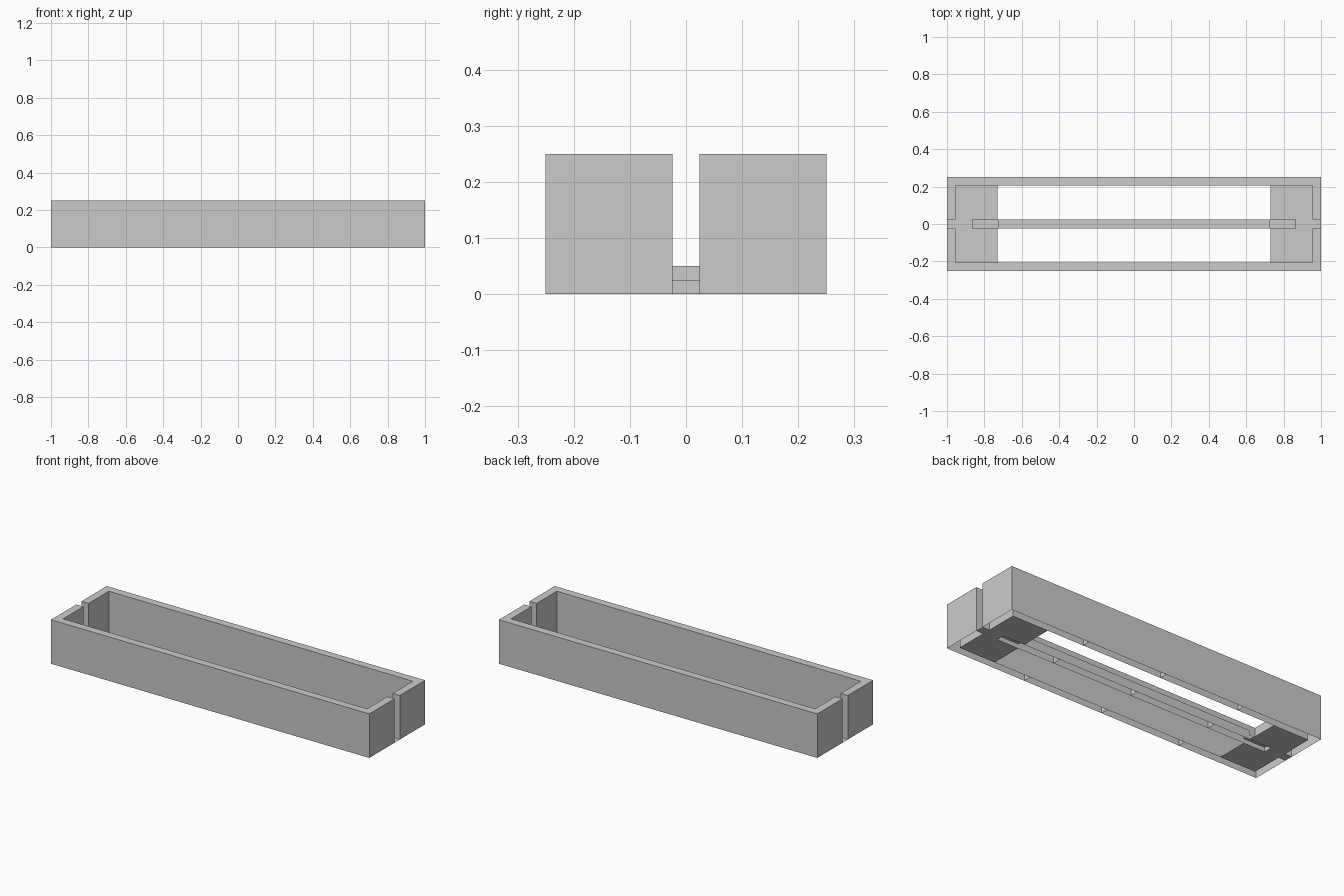
import bpy, bmesh
from mathutils import Vector

if "Cube" in bpy.data.objects:
    bpy.data.objects.remove(bpy.data.objects["Cube"])

T = 0.045      # wall thickness
H = 0.25       # wall height
S = 0.024      # half width of end slots and centre bar
XI, YI = 1 - T, 0.25 - T


def finish(name, bm):
    bmesh.ops.remove_doubles(bm, verts=bm.verts, dist=1e-5)
    bmesh.ops.recalc_face_normals(bm, faces=bm.faces)
    mesh = bpy.data.meshes.new(name)
    bm.to_mesh(mesh)
    bm.free()
    ob = bpy.data.objects.new(name, mesh)
    bpy.context.collection.objects.link(ob)
    return ob


def face(bm, pts):
    return bm.faces.new([bm.verts.new(p) for p in pts])


def sweep(bm, pts, vec, caps, skip=()):
    """Extrude a closed outline; caps = (start, end), skip = side indices left open."""
    a = [Vector(p) for p in pts]
    b = [p + Vector(vec) for p in a]
    for i in range(len(a)):
        if i not in skip:
            j = (i + 1) % len(a)
            face(bm, [a[i], a[j], b[j], b[i]])
    if caps[0]:
        face(bm, a[::-1])
    if caps[1]:
        face(bm, b)


# Hollow C-shaped walls, open underneath, one on each side of the end slots
outline = [(-1, -S), (-1, -.25), (1, -.25), (1, -S),
           (XI, -S), (XI, -YI), (-XI, -YI), (-XI, -S)]
for name, side in (("front_wall", 1), ("back_wall", -1)):
    bm = bmesh.new()
    sweep(bm, [(x, y * side, 0) for x, y in outline], (0, 0, H), (False, True))
    finish(name, bm)
    # Internal ribs inside the hollow wall
    bm = bmesh.new()
    for x in (-.5, 0, .5):
        face(bm, [(x, -.25 * side, 0), (x, -YI * side, 0),
                  (x, -YI * side, H), (x, -.25 * side, H)])
    finish(name + "_ribs", bm)

# Stepped centre bar, open underneath, with ribs
bm = bmesh.new()
profile = [(-.865, 0), (.865, 0), (.865, .025), (.728, .025),
           (.728, .05), (-.728, .05), (-.728, .025), (-.865, .025)]
sweep(bm, [(x, -S, z) for x, z in profile], (0, 2 * S, 0), (True, True), skip=(0,))
finish("centre_bar", bm)
bm = bmesh.new()
for x in (-.5, 0, .5):
    face(bm, [(x, -S, 0), (x, S, 0), (x, S, .05), (x, -S, .05)])
finish("centre_bar_ribs", bm)

# Floor plates at each end, notched around the bar and reaching into the slot
half = [(.73, -S), (.73, -YI), (XI, -YI), (XI, -S), (1, -S)]
inner = [(.865, S), (.865, -S)]
plate = half + [(x, -y) for x, y in reversed(half)] + inner
for name, side in (("right_floor", 1), ("left_floor", -1)):
    bm = bmesh.new()
    f = face(bm, [(x * side, y, 0) for x, y in plate])
    f.normal_update()
    if f.normal.z < 0:
        f.normal_flip()
    mesh = bpy.data.meshes.new(name)
    bm.to_mesh(mesh)
    bm.free()
    bpy.context.collection.objects.link(bpy.data.objects.new(name, mesh))
